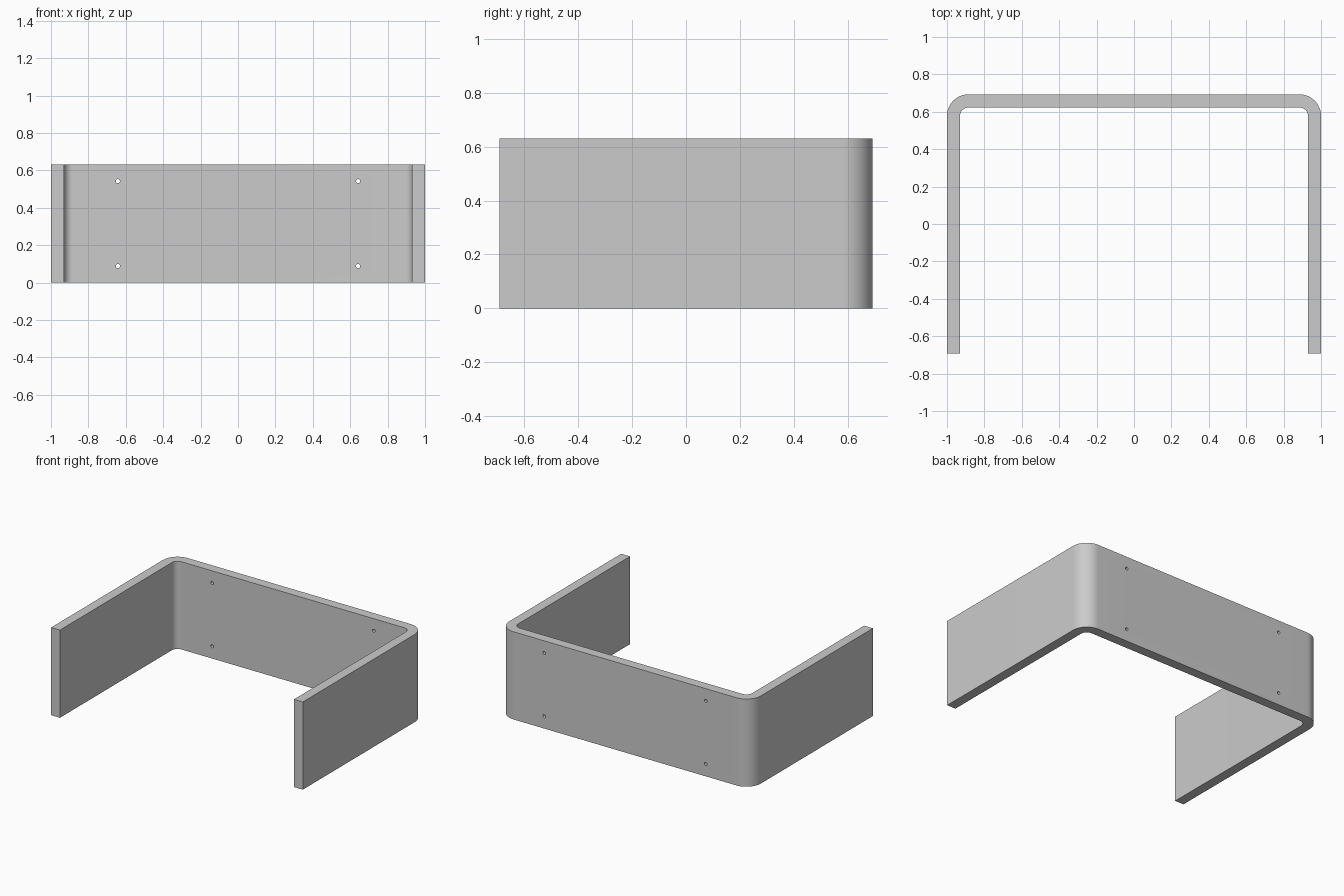
import bpy
import bmesh
from math import pi, sin, cos
from mathutils import Matrix, Vector

cube = bpy.data.objects.get("Cube")
if cube:
    bpy.data.objects.remove(cube, do_unlink=True)

HALF_WIDTH, HALF_DEPTH, HEIGHT = 1.0, 0.693, 0.63
THICKNESS, OUTER_RADIUS, ARC_STEPS = 0.07, 0.115, 20
HOLE_X, HOLE_Z, HOLE_RADIUS = 0.642, (0.088, 0.542), 0.011

grey = bpy.data.materials.new("plain_grey")
grey.use_nodes = True
colour = (0.6, 0.6, 0.6, 1)
grey.diffuse_color = colour
grey.node_tree.nodes["Principled BSDF"].inputs["Base Color"].default_value = colour


def make_object(name, bm):
    bmesh.ops.recalc_face_normals(bm, faces=bm.faces)
    mesh = bpy.data.meshes.new(name)
    bm.to_mesh(mesh)
    bm.free()
    mesh.materials.append(grey)
    obj = bpy.data.objects.new(name, mesh)
    bpy.context.collection.objects.link(obj)
    return obj


def u_path(inset):
    """Path from the left leg tip, round the back, to the right leg tip."""
    radius = OUTER_RADIUS - inset
    cx, cy = HALF_WIDTH - OUTER_RADIUS, HALF_DEPTH - OUTER_RADIUS
    half = [(HALF_WIDTH - inset, -HALF_DEPTH)]
    for i in range(ARC_STEPS + 1):
        a = pi / 2 * i / ARC_STEPS
        half.append((cx + radius * cos(a), cy + radius * sin(a)))
    return half + [(-x, y) for x, y in reversed(half)]


# Bent plate: a U profile extruded upwards
bm = bmesh.new()
outline = u_path(0) + u_path(THICKNESS)[::-1]
profile = bm.faces.new([bm.verts.new((x, y, 0)) for x, y in outline])
top = bmesh.ops.extrude_face_region(bm, geom=[profile])["geom"]
bmesh.ops.translate(bm, vec=Vector((0, 0, HEIGHT)),
                    verts=[v for v in top if isinstance(v, bmesh.types.BMVert)])
bracket = make_object("bent_bracket", bm)

# Four screw holes through the back wall
bm = bmesh.new()
for x in (-HOLE_X, HOLE_X):
    for z in HOLE_Z:
        place = Matrix.Translation((x, HALF_DEPTH - THICKNESS / 2, z))
        bmesh.ops.create_cone(bm, cap_ends=True, segments=24, depth=THICKNESS * 2,
                              radius1=HOLE_RADIUS, radius2=HOLE_RADIUS,
                              matrix=place @ Matrix.Rotation(pi / 2, 4, "X"))
cutter = make_object("hole_cutter", bm)
cutter.hide_render = True

holes = bracket.modifiers.new("screw_holes", "BOOLEAN")
holes.operation = "DIFFERENCE"
holes.solver = "EXACT"
holes.object = cutter
bpy.ops.object.select_all(action="DESELECT")
bracket.select_set(True)
bpy.context.view_layer.objects.active = bracket
bpy.ops.object.modifier_apply(modifier=holes.name)
bpy.data.objects.remove(cutter, do_unlink=True)

# Smooth bends with crisp plate edges
bpy.ops.object.shade_smooth_by_angle(angle=pi / 6)
